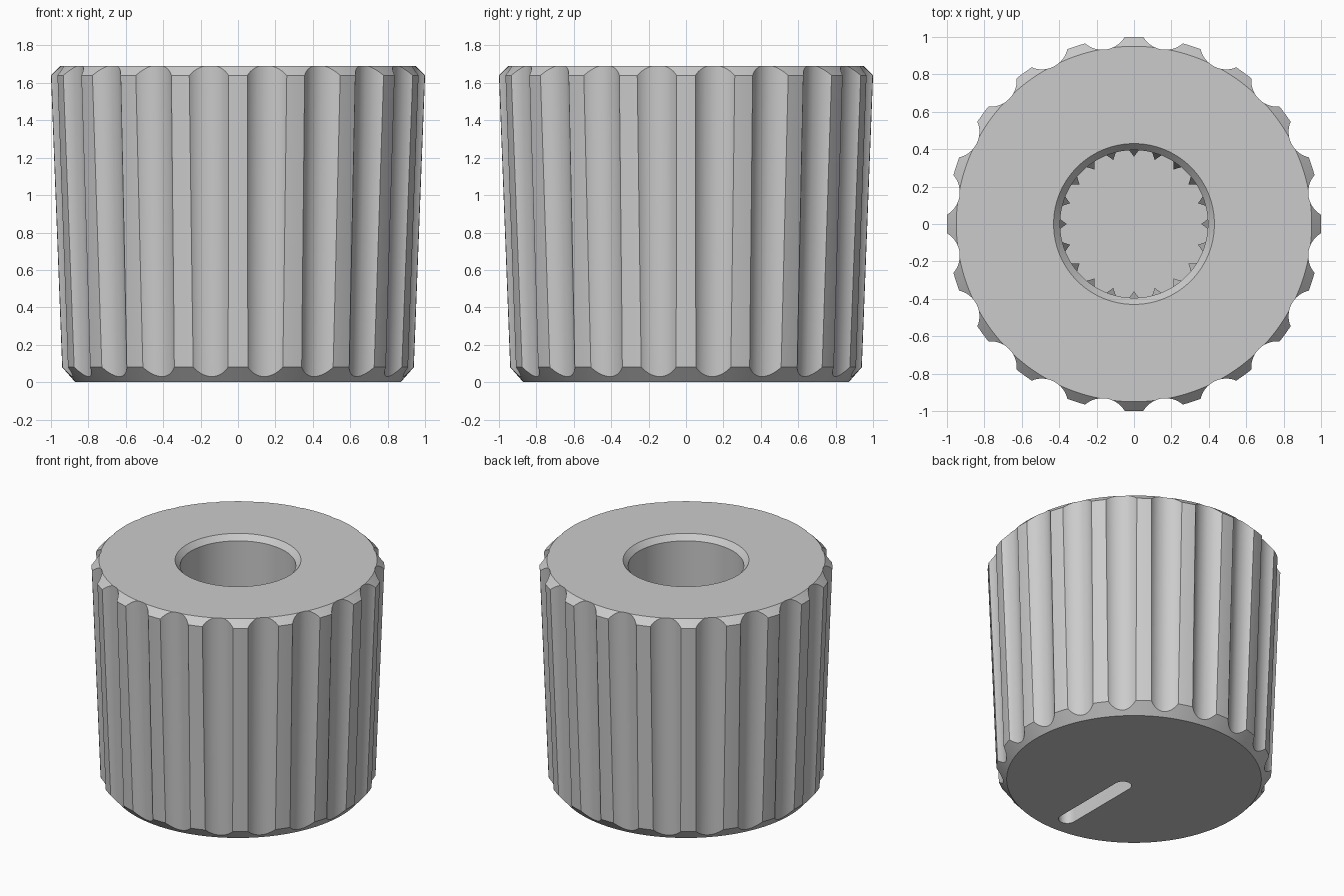
import bpy, bmesh
from math import radians, pi, cos, sin, atan
from mathutils import Matrix, Vector

if "Cube" in bpy.data.objects:
    bpy.data.objects.remove(bpy.data.objects["Cube"])

RIBS = 20
STEP = 2 * pi / RIBS

grey = bpy.data.materials.new("plain grey")
grey.use_nodes = True
grey.diffuse_color = (0.6, 0.6, 0.6, 1)
grey.node_tree.nodes["Principled BSDF"].inputs["Base Color"].default_value = (0.6, 0.6, 0.6, 1)


def make_object(name, bm):
    bmesh.ops.recalc_face_normals(bm, faces=bm.faces)
    mesh = bpy.data.meshes.new(name)
    bm.to_mesh(mesh)
    bm.free()
    mesh.materials.append(grey)
    obj = bpy.data.objects.new(name, mesh)
    bpy.context.collection.objects.link(obj)
    return obj


def activate(obj):
    bpy.ops.object.select_all(action='DESELECT')
    obj.select_set(True)
    bpy.context.view_layer.objects.active = obj


def cut(target, cutter):
    cutter.hide_render = True
    activate(target)
    mod = target.modifiers.new("cut", 'BOOLEAN')
    mod.operation = 'DIFFERENCE'
    mod.solver = 'EXACT'
    mod.object = cutter
    bpy.ops.object.modifier_apply(modifier=mod.name)
    bpy.data.objects.remove(cutter)


# Turned body: tapered wall, bevelled rims and a blind bore
profile = [(0, 0), (0.87, 0), (0.94, 0.08), (1, 1.64), (0.95, 1.69),
           (0.43, 1.69), (0.395, 1.65), (0.395, 0.3), (0, 0.3)]
bm = bmesh.new()
verts = [bm.verts.new((r, 0, z)) for r, z in profile]
edges = [bm.edges.new(pair) for pair in zip(verts, verts[1:])]
bmesh.ops.spin(bm, geom=verts + edges, cent=(0, 0, 0), axis=(0, 0, 1),
               angle=2 * pi, steps=180, use_merge=True)
bmesh.ops.remove_doubles(bm, verts=bm.verts, dist=0.0001)
body = make_object("knob_body", bm)

# Round grip flutes, leaning with the taper
bm = bmesh.new()
lean = Matrix.Rotation(atan(0.0295), 4, 'Y')
for i in range(RIBS):
    place = Matrix.Rotation((i + 0.5) * STEP, 4, 'Z') @ Matrix.Translation((1.058, 0, 0.86)) @ lean
    bmesh.ops.create_cone(bm, cap_ends=True, segments=64, radius1=0.1375,
                          radius2=0.1375, depth=2.4, matrix=place)
cut(body, make_object("flute_cutter", bm))

# Round-ended pointer slot in the underside
bm = bmesh.new()
outline = []
for centre, start in ((-0.12, 0), (-0.71, pi)):
    for k in range(17):
        a = start + pi * k / 16
        outline.append(bm.verts.new((0.06 * cos(a), centre + 0.06 * sin(a), -0.1)))
face = bm.faces.new(outline)
extruded = bmesh.ops.extrude_face_region(bm, geom=[face])["geom"]
bmesh.ops.translate(bm, vec=(0, 0, 0.22),
                    verts=[v for v in extruded if isinstance(v, bmesh.types.BMVert)])
cut(body, make_object("slot_cutter", bm))

activate(body)
bpy.ops.object.shade_smooth_by_angle(angle=radians(25))

# Small splines deep in the bore, with sloping tops
bm = bmesh.new()
for i in range(RIBS):
    turn = Matrix.Rotation(i * STEP, 3, 'Z')
    rings = []
    for z, drop in ((0.3, 0), (1.2, 0.2)):
        points = ((0.4, -0.03, z), (0.36, 0, z - drop), (0.4, 0.03, z))
        rings.append([bm.verts.new(turn @ Vector(p)) for p in points])
    low, high = rings
    bm.faces.new(low)
    bm.faces.new(high)
    for j in range(3):
        k = (j + 1) % 3
        bm.faces.new((low[j], low[k], high[k], high[j]))
make_object("bore_splines", bm)
